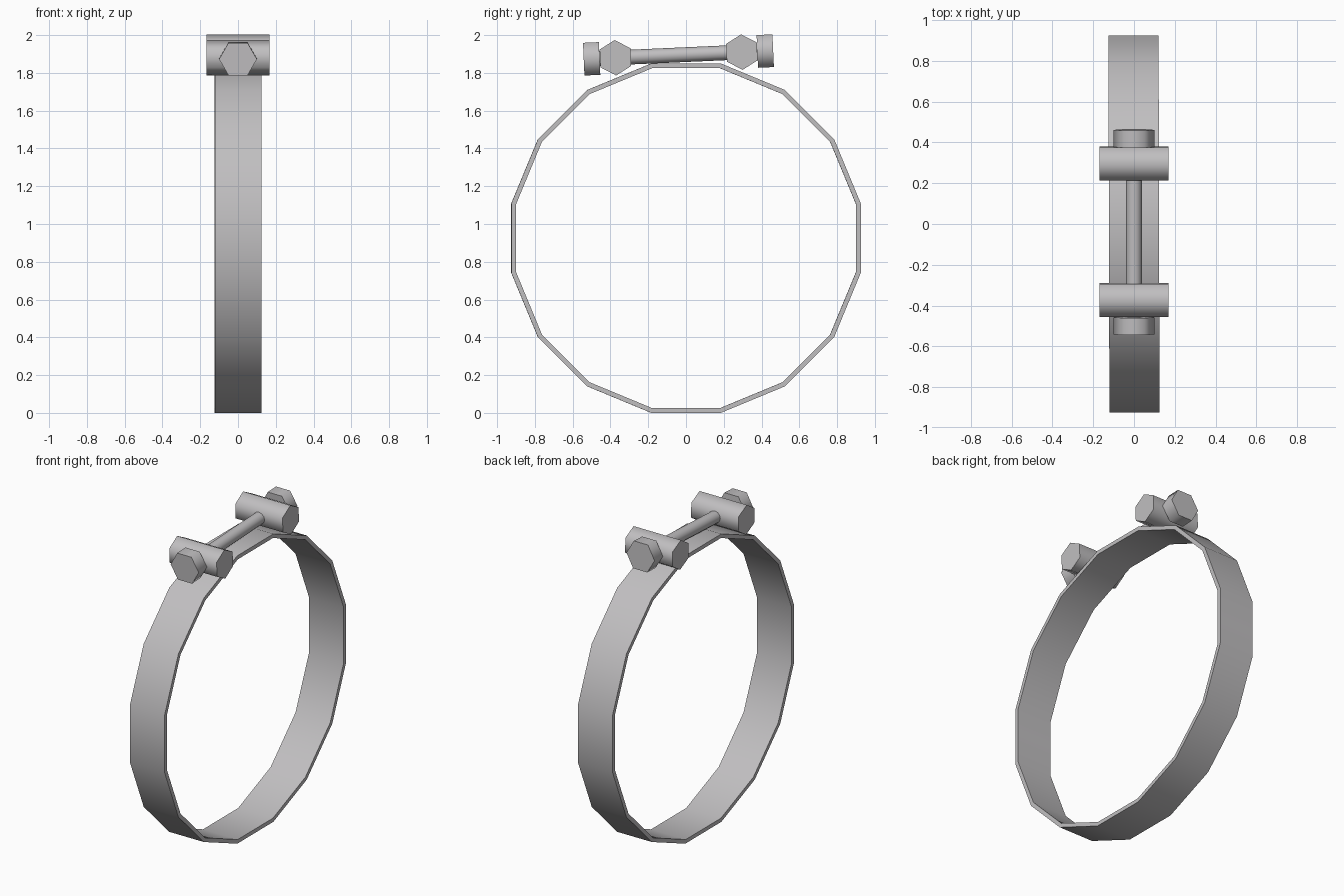
import bpy, bmesh, math
from mathutils import Matrix, Vector

if "Cube" in bpy.data.objects:
    bpy.data.objects.remove(bpy.data.objects["Cube"])

steel = bpy.data.materials.new("grey_steel")
steel.diffuse_color = (0.53, 0.52, 0.53, 1)
steel.use_nodes = True
steel.node_tree.nodes["Principled BSDF"].inputs["Base Color"].default_value = steel.diffuse_color

TILT = math.radians(2.56)                      # bolt axis slopes up to the back
AXIS = Vector((0, math.cos(TILT), math.sin(TILT)))
MID = Vector((0, -0.04, 1.895))                # a point on the bolt axis


def finish(name, bm, sharp_angle):
    me = bpy.data.meshes.new(name)
    bmesh.ops.recalc_face_normals(bm, faces=bm.faces)
    for f in bm.faces:
        f.smooth = True
    for e in bm.edges:
        if e.calc_face_angle(0) > math.radians(sharp_angle):
            e.smooth = False
    bm.to_mesh(me)
    bm.free()
    me.materials.append(steel)
    ob = bpy.data.objects.new(name, me)
    bpy.context.collection.objects.link(ob)
    return ob


def prism(name, sides, radius, length, centre, direction, spin=0):
    """Regular prism; a corner points up (or along x for the bolt) at spin 0."""
    d = Vector(direction).normalized()
    ref = Vector((1, 0, 0)) if abs(d.x) < 0.5 else Vector((0, -AXIS.z, AXIS.y))
    rot = Matrix((ref, d.cross(ref), d)).transposed().to_4x4()
    bm = bmesh.new()
    bmesh.ops.create_cone(bm, cap_ends=True, segments=sides, radius1=radius,
                          radius2=radius, depth=length)
    # turn so that one corner lies on the local x axis
    a = min(math.atan2(v.co.y, v.co.x) % (2 * math.pi / sides) for v in bm.verts)
    bmesh.ops.transform(bm, verts=bm.verts, matrix=Matrix.Translation(centre) @ rot
                        @ Matrix.Rotation(spin - a, 4, 'Z'))
    return finish(name, bm, 70)


# sixteen-sided clamp band
N, APO, THICK, HALF = 16, 0.925, 0.025, 0.123
bm = bmesh.new()
rings = []
for i in range(N):
    a = math.pi / N + i * 2 * math.pi / N
    loop = []
    for apo, x in ((APO, -HALF), (APO, HALF), (APO - THICK, HALF), (APO - THICK, -HALF)):
        r = apo / math.cos(math.pi / N)
        loop.append(bm.verts.new((x, r * math.cos(a), APO + r * math.sin(a))))
    rings.append(loop)
for i in range(N):
    p, q = rings[i], rings[(i + 1) % N]
    for k in range(4):
        bm.faces.new((p[k], p[(k + 1) % 4], q[(k + 1) % 4], q[k]))
band = finish("clamp_band", bm, 40)
band.rotation_euler.z = math.radians(0.15)

# hexagonal barrels, bolt heads and the rod joining them
for side, t_barrel, t_head in (("front", -0.334, -0.46), ("back", 0.336, 0.46)):
    prism(side + "_barrel", 6, 0.094, 0.336, MID + AXIS * t_barrel, (1, 0, 0))
    prism(side + "_bolt_head", 6, 0.1, 0.084, MID + AXIS * t_head, AXIS)
prism("bolt_rod", 12, 0.039, 0.86, MID, AXIS)
